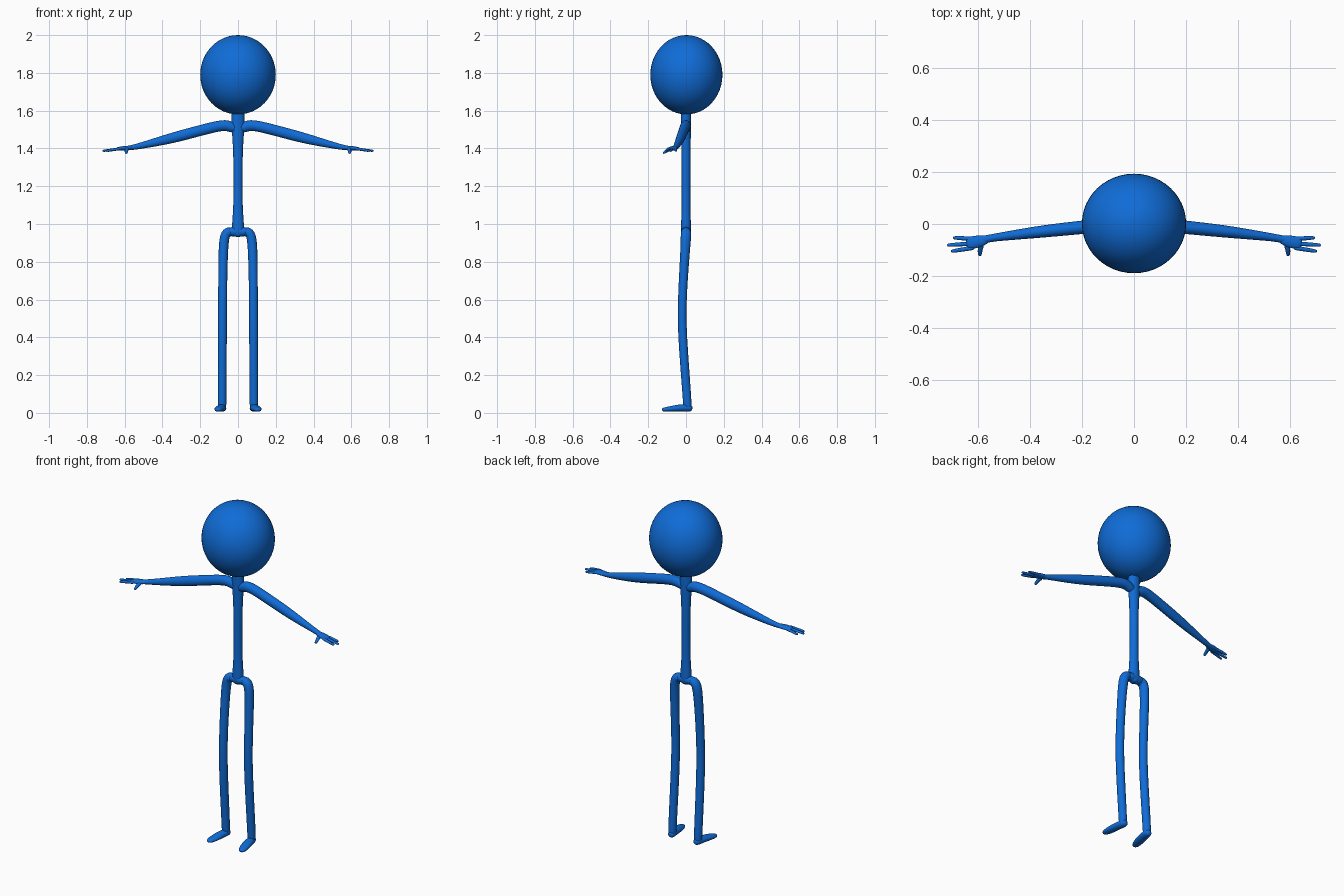
import bpy, bmesh, math
from mathutils import Vector

if "Cube" in bpy.data.objects:
    bpy.data.objects.remove(bpy.data.objects["Cube"])

blue = bpy.data.materials.new("blue")
blue.use_nodes = True
color = (0.005, 0.15, 0.68, 1)
blue.diffuse_color = color
blue.node_tree.nodes["Principled BSDF"].inputs["Base Color"].default_value = color


def finish(obj, mirror=False):
    obj.data.materials.append(blue)
    if mirror:
        obj.modifiers.new("mirror", 'MIRROR')
    for poly in obj.data.polygons:
        poly.use_smooth = True
    return obj


def limb(name, stations, up, mirror=True, sides=10):
    """Loft rings along stations of (x, y, z, half width, half thickness)."""
    points = [Vector(s[:3]) for s in stations]
    bm = bmesh.new()
    rings = []
    last = len(points) - 1
    for i, (p, s) in enumerate(zip(points, stations)):
        tangent = Vector()
        if i > 0:
            tangent += (p - points[i - 1]).normalized()
        if i < last:
            tangent += (points[i + 1] - p).normalized()
        tangent.normalize()
        side = tangent.cross(Vector(up)).normalized()
        normal = side.cross(tangent)
        angles = [math.tau * k / sides for k in range(sides)]
        rings.append([bm.verts.new(p + side * s[3] * math.cos(a) + normal * s[4] * math.sin(a))
                      for a in angles])
    for a, b in zip(rings, rings[1:]):
        for k in range(sides):
            n = (k + 1) % sides
            bm.faces.new((a[k], a[n], b[n], b[k]))
    bm.faces.new(rings[0])
    bm.faces.new(rings[-1])
    bmesh.ops.recalc_face_normals(bm, faces=bm.faces)
    mesh = bpy.data.meshes.new(name)
    bm.to_mesh(mesh)
    bm.free()
    obj = bpy.data.objects.new(name, mesh)
    bpy.context.collection.objects.link(obj)
    finish(obj, mirror)
    obj.modifiers.new("smooth", 'SUBSURF').levels = 2
    return obj


UP, FRONT, SIDE = (0, 0, 1), (0, -1, 0), (1, 0, 0)

# Head
bpy.ops.mesh.primitive_uv_sphere_add(segments=48, ring_count=24, radius=1, location=(0, 0.002, 1.79))
head = bpy.context.object
head.name = "head"
head.scale = (0.2, 0.191, 0.21)
finish(head)

# Torso and neck
limb("torso", [(0, 0, 1.64, .036, .03), (0, 0, 1.56, .036, .028), (0, 0, 1.5, .036, .028),
               (0, 0, 1.42, .028, .026), (0, 0, 1.25, .024, .024), (0, 0, 1.08, .026, .024),
               (0, 0, 1.0, .034, .028), (0, 0, .95, .034, .03), (0, 0, .93, .02, .02)],
     FRONT, mirror=False)

# Arms, tapering to the wrist
limb("arms", [(.0, 0, 1.5, .022, .024), (.04, 0, 1.515, .028, .03), (.075, 0, 1.527, .03, .032),
              (.2, -.013, 1.495, .027, .03), (.33, -.026, 1.46, .026, .031),
              (.46, -.042, 1.427, .02, .022), (.56, -.055, 1.404, .014, .014),
              (.6, -.066, 1.4, .018, .012)], UP)

# Palms, fingers and thumbs
limb("palms", [(.55, -.055, 1.405, .012, .012), (.59, -.066, 1.402, .025, .013),
               (.625, -.072, 1.399, .026, .012), (.645, -.075, 1.396, .022, .009)], UP)
for name, y, tip_x, tip_y in (("index_fingers", -.091, .703, -.104),
                              ("middle_fingers", -.074, .718, -.081),
                              ("outer_fingers", -.057, .695, -.053)):
    limb(name, [(.61, y, 1.4, .01, .009), (.65, y * .6 + tip_y * .4, 1.395, .009, .008),
                (tip_x - .01, tip_y, 1.388, .008, .007), (tip_x, tip_y, 1.387, .005, .005)], UP, sides=8)
limb("thumbs", [(.585, -.07, 1.4, .014, .012), (.59, -.093, 1.393, .011, .01),
                (.592, -.115, 1.379, .009, .008), (.592, -.122, 1.374, .006, .005)], UP, sides=8)

# Hips and legs
limb("hip_bar", [(-.065, 0, .958, .028, .026), (0, 0, .96, .028, .028), (.065, 0, .958, .028, .026)],
     UP, mirror=False)
limb("legs", [(.03, 0, .96, .026, .026), (.055, 0, .958, .028, .028), (.07, 0, .94, .029, .03),
              (.078, -.003, .88, .027, .027), (.081, -.015, .7, .025, .025),
              (.082, -.023, .52, .025, .024), (.083, -.015, .35, .025, .025),
              (.084, .004, .1, .024, .024), (.084, .008, .03, .024, .024),
              (.084, .008, .012, .018, .018)], FRONT)

# Feet, splayed outward
limb("feet", [(.08, .034, .022, .012, .012), (.082, .02, .025, .024, .021),
              (.089, -.025, .027, .026, .021), (.097, -.07, .022, .029, .017),
              (.105, -.11, .018, .023, .013), (.108, -.128, .016, .012, .008)], UP)
